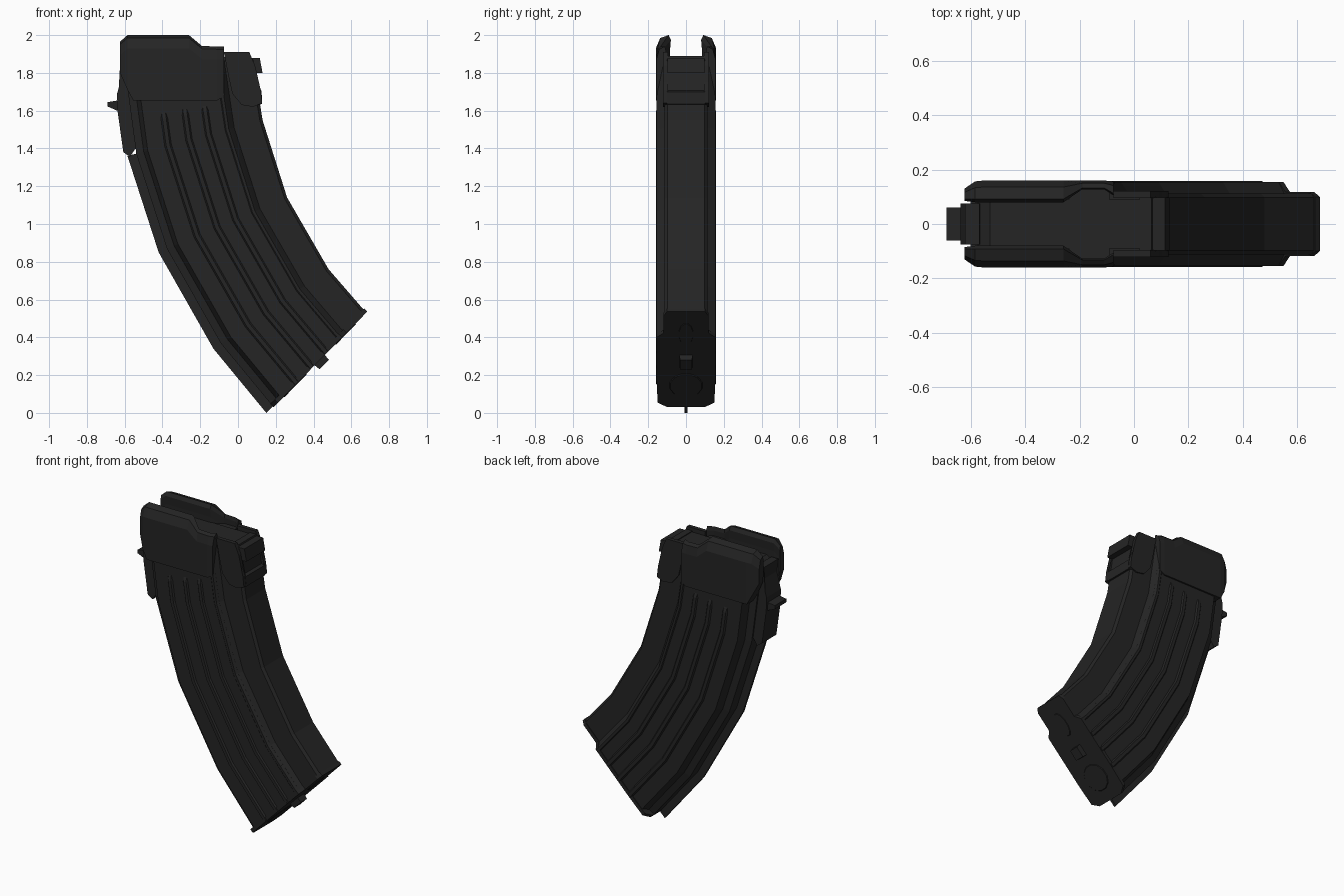
import bpy, bmesh, math
from mathutils import Vector, Matrix

if "Cube" in bpy.data.objects:
    bpy.data.objects.remove(bpy.data.objects["Cube"])

steel = bpy.data.materials.new("dark_steel")
steel.diffuse_color = (0.018, 0.018, 0.018, 1)
steel.use_nodes = True
steel.node_tree.nodes["Principled BSDF"].inputs["Base Color"].default_value = steel.diffuse_color


def finish(name, bm):
    bmesh.ops.recalc_face_normals(bm, faces=bm.faces)
    me = bpy.data.meshes.new(name)
    bm.to_mesh(me)
    bm.free()
    me.materials.append(steel)
    ob = bpy.data.objects.new(name, me)
    bpy.context.collection.objects.link(ob)
    return ob


def skin(name, rings):
    """Bridge closed rings of points and cap both ends."""
    bm = bmesh.new()
    vs = [[bm.verts.new(p) for p in r] for r in rings]
    n = len(vs[0])
    for a, b in zip(vs, vs[1:]):
        for i in range(n):
            j = (i + 1) % n
            bm.faces.new((a[i], a[j], b[j], b[i]))
    caps = [bm.faces.new(vs[0]), bm.faces.new(vs[-1])]
    bmesh.ops.triangulate(bm, faces=caps)
    return finish(name, bm)


def loft(name, stations, half):
    """Section points (share of depth, half width) swept along the curve."""
    rings = []
    for f, b, k in stations:
        pts = [(s, w * k) for s, w in half] + [(s, -w * k) for s, w in reversed(half)]
        rings.append([(f[0] + (b[0] - f[0]) * s, y, f[1] + (b[1] - f[1]) * s) for s, y in pts])
    return skin(name, rings)


def prism(name, profile, y0, y1):
    return skin(name, [[(x, y, z) for x, z in profile] for y in (y0, y1)])


def mix(p, q, t, k=1):
    a = [tuple(u + (v - u) * t for u, v in zip(p[i], q[i])) for i in (0, 1)]
    return (a[0], a[1], k)


def mirror_y(ob):
    ob.modifiers.new("mirror", 'MIRROR').use_axis = (False, True, False)


# stations down the curve: front point, back point, width factor
T = ((-0.65, 1.85), (0.08, 1.87), 1)
A = ((-0.585, 1.36), (0.13, 1.55), 1)
C = ((-0.42, 0.85), (0.26, 1.14), 1)
D = ((-0.13, 0.34), (0.48, 0.76), 1)
E = ((0.15, 0.0), (0.675, 0.535), 1)

# curved body with narrower spine at the back
loft("curved_body", [T, A, C, D, E],
     [(0.065, 0.085), (0.12, 0.10), (0.15, 0.148), (0.755, 0.15),
      (0.79, 0.113), (0.98, 0.113), (1.0, 0.098)])

# thin seam along the front
loft("front_seam", [A, C, D, E], [(0, 0.008), (0.09, 0.008)])

# raised side ribs
for i, c in enumerate((0.30, 0.455, 0.60)):
    loft(f"side_rib_{i + 1}", [mix(T, A, 0.58, 0.92), mix(T, A, 0.68), A, C, D, E],
         [(c - 0.032, 0.142), (c - 0.014, 0.158), (c + 0.014, 0.158), (c + 0.032, 0.142)])

# ridge where the side steps in to the spine
loft("spine_step_ridge", [mix(T, A, 0.5), A, C, D, E],
     [(0.715, 0.145), (0.73, 0.155), (0.75, 0.155), (0.765, 0.14)])

# upper side walls with inward feed lips: x, outer, inner, top, bottom
rings = []
for x, o, n, top, bot in [(-0.625, 0.13, 0.085, 1.965, 1.80), (-0.585, 0.157, 0.08, 2.0, 1.71),
                          (-0.555, 0.16, 0.08, 2.0, 1.655), (-0.26, 0.16, 0.08, 2.0, 1.655),
                          (-0.19, 0.16, 0.128, 1.942, 1.655), (-0.11, 0.16, 0.128, 1.94, 1.655),
                          (-0.075, 0.157, 0.105, 1.94, 1.675)]:
    w = o - n
    rings.append([(x, o, bot), (x, o, top - 0.07), (x, o - 0.3 * w, top - 0.015),
                  (x, n + 0.15 * w, top), (x, n, top - 0.025),
                  (x, n + 0.06 * w, top - 0.08), (x, n + 0.06 * w, bot)])
mirror_y(skin("upper_side_wall", rings))

# follower between the lips, sloping down at the front
prism("follower", [(-0.53, 1.885), (0.04, 1.885), (0.04, 1.8), (-0.59, 1.8), (-0.59, 1.84)],
      -0.09, 0.09)
prism("follower_wide_part", [(-0.24, 1.88), (-0.09, 1.88), (-0.09, 1.8), (-0.24, 1.8)],
      -0.132, 0.132)

# rear collar cheeks and back wall
mirror_y(prism("rear_collar_cheek",
               [(-0.075, 1.91), (0.06, 1.91), (0.09, 1.84), (0.105, 1.75), (0.12, 1.71),
                (0.128, 1.64), (0.08, 1.62), (0.02, 1.63), (-0.03, 1.69), (-0.05, 1.78)],
               0.095, 0.121))
prism("rear_collar_wall",
      [(0.02, 1.89), (0.065, 1.89), (0.09, 1.80), (0.10, 1.71), (0.125, 1.70),
       (0.128, 1.635), (0.02, 1.62)], -0.1, 0.1)

# rear locking lug
prism("rear_lug", [(0.05, 1.88), (0.115, 1.88), (0.13, 1.80), (0.06, 1.80)], -0.098, 0.098)

# front reinforcement plate and its catch
prism("front_plate",
      [(-0.622, 1.885), (-0.61, 1.80), (-0.64, 1.69), (-0.638, 1.60), (-0.607, 1.38),
       (-0.572, 1.355), (-0.53, 1.42), (-0.57, 1.885)], -0.075, 0.075)
prism("front_catch", [(-0.60, 1.66), (-0.69, 1.645), (-0.69, 1.622), (-0.64, 1.60), (-0.60, 1.60)],
      -0.06, 0.06)

# floor plate on the slanted bottom
out = Vector((E[1][1] - E[0][1], E[0][0] - E[1][0])).normalized()


def shift(st, d):
    return tuple((p[0] + out.x * d, p[1] + out.y * d) for p in st[:2]) + (1,)


loft("floor_plate", [shift(E, -0.018), shift(E, 0.006)],
     [(0.065, 0.10), (0.11, 0.15), (0.30, 0.155), (0.755, 0.155), (0.80, 0.118),
      (0.97, 0.118), (1.01, 0.10)])

# details on the floor plate: share along plate, length, half width, height, sides
along = Vector((E[1][0] - E[0][0], 0, E[1][1] - E[0][1])).normalized()
normal = Vector((out.x, 0, out.y))
frame = Matrix((along, normal.cross(along), normal)).transposed().to_4x4()
for name, s, length, hw, h, sides in [("floor_round_emboss", 0.28, 0.095, 0.095, 0.010, 12),
                                      ("floor_oval_emboss", 0.79, 0.085, 0.042, 0.010, 12),
                                      ("floor_button", 0.53, 0.055, 0.05, 0.04, 4)]:
    p = mix(E, E, 0)
    pos = Vector((p[0][0] + (p[1][0] - p[0][0]) * s, 0, p[0][1] + (p[1][1] - p[0][1]) * s))
    turn = Matrix.Rotation(math.pi / sides, 4, 'Z')
    bm = bmesh.new()
    bmesh.ops.create_cone(bm, cap_ends=True, segments=sides, radius1=1, radius2=0.9, depth=1,
                          matrix=turn)
    bm.transform(Matrix.Translation(pos + normal * h * 0.5) @ frame
                 @ Matrix.Diagonal((length, hw, h, 1)))
    finish(name, bm)
